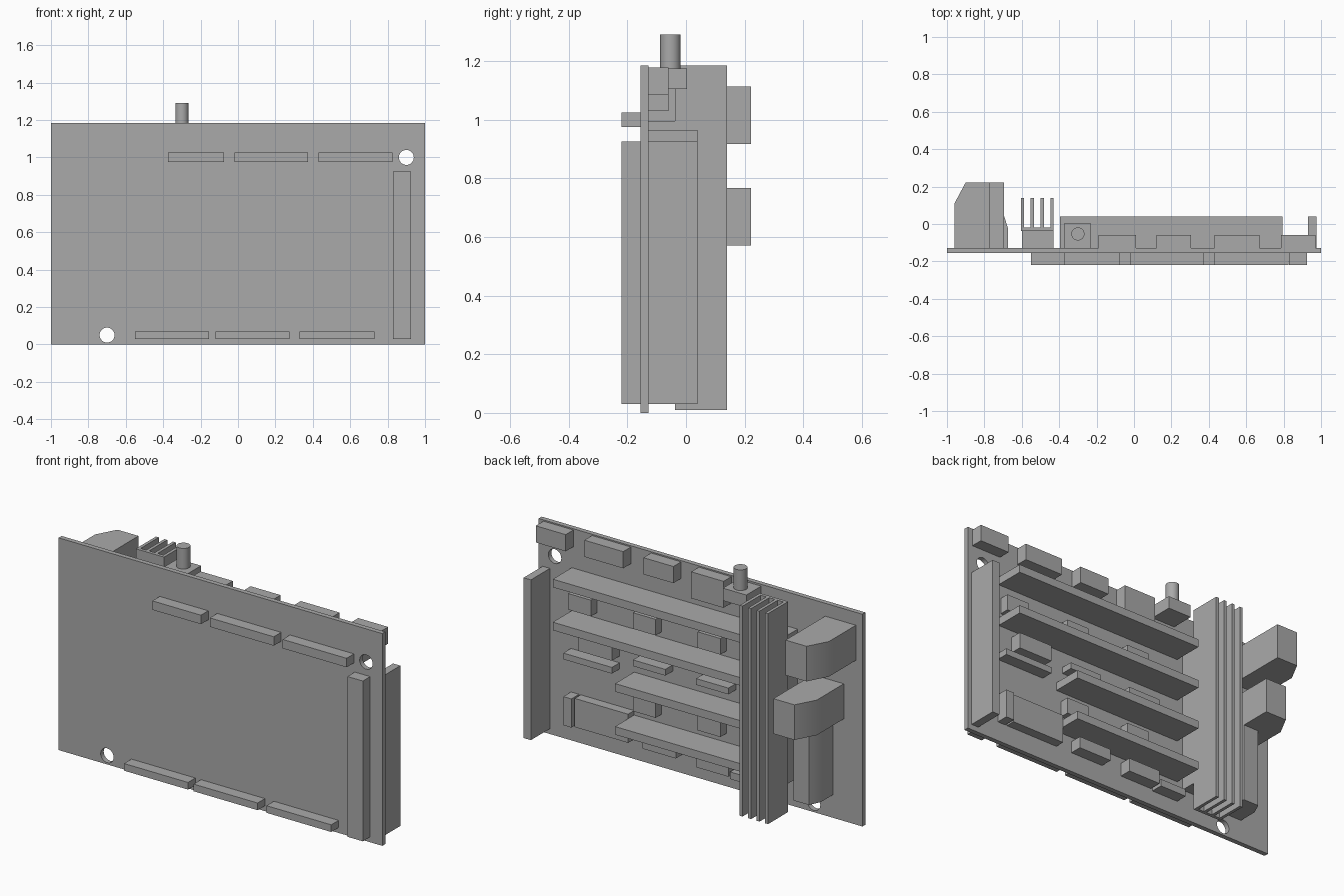
import bpy
import math

if "Cube" in bpy.data.objects:
    bpy.data.objects.remove(bpy.data.objects["Cube"], do_unlink=True)

grey = bpy.data.materials.new("plain_grey")
grey.use_nodes = True
grey.diffuse_color = (0.4, 0.4, 0.4, 1)
grey.node_tree.nodes["Principled BSDF"].inputs["Base Color"].default_value = (0.4, 0.4, 0.4, 1)

FRONT, BACK = -0.155, -0.128   # faces of the circuit board
TIP = -0.22                    # outer face of the front sockets
CHIP = -0.06                   # outer face of ordinary chips


def prism(name, outline, z0, z1, smooth=False):
    """Extrude an (x, y) outline from z0 to z1."""
    n = len(outline)
    verts = [(x, y, z) for z in (z0, z1) for x, y in outline]
    faces = [list(range(n))[::-1], list(range(n, 2 * n))]
    faces += [[i, (i + 1) % n, n + (i + 1) % n, n + i] for i in range(n)]
    mesh = bpy.data.meshes.new(name)
    mesh.from_pydata(verts, [], faces)
    mesh.materials.append(grey)
    obj = bpy.data.objects.new(name, mesh)
    bpy.context.collection.objects.link(obj)
    if smooth:
        smooth_by_angle(obj)
    return obj


def smooth_by_angle(obj):
    bpy.ops.object.select_all(action="DESELECT")
    obj.select_set(True)
    bpy.context.view_layer.objects.active = obj
    bpy.ops.object.shade_smooth_by_angle(angle=math.radians(30))


def box(name, x0, x1, y0, y1, z0, z1):
    return prism(name, [(x0, y0), (x1, y0), (x1, y1), (x0, y1)], z0, z1)


def cylinder(name, radius, depth, location, rotation=(0, 0, 0)):
    bpy.ops.mesh.primitive_cylinder_add(vertices=32, radius=radius, depth=depth,
                                        location=location, rotation=rotation)
    obj = bpy.context.object
    obj.name = name
    obj.data.materials.append(grey)
    return obj


# Circuit board with two mounting holes
board = box("circuit_board", -1, 1, FRONT, BACK, 0, 1.185)
for x, z in ((0.9, 1.0), (-0.7, 0.05)):
    cutter = cylinder("hole_cutter", 0.04, 0.3, (x, -0.14, z), (math.pi / 2, 0, 0))
    cutter.hide_render = True
    bpy.context.view_layer.objects.active = board
    mod = board.modifiers.new("hole", "BOOLEAN")
    mod.operation = "DIFFERENCE"
    mod.object = cutter
    bpy.ops.object.modifier_apply(modifier="hole")
    bpy.data.objects.remove(cutter, do_unlink=True)
smooth_by_angle(board)

# Sockets on the front
for x0, x1 in ((-0.375, -0.075), (-0.02, 0.375), (0.43, 0.825)):
    box("upper_front_socket", x0, x1, TIP, FRONT, 0.975, 1.025)
for x0, x1 in ((-0.55, -0.155), (-0.12, 0.275), (0.33, 0.73)):
    box("lower_front_socket", x0, x1, TIP, FRONT, 0.03, 0.07)
box("tall_front_socket", 0.83, 0.925, TIP, FRONT, 0.03, 0.925)

# Upright side card and the horizontal memory cards
box("side_card", 0.93, 0.975, BACK, 0.04, 0.03, 0.925)
for x1, z in ((0.795, 0.92), (0.795, 0.68), (0.41, 0.44), (0.41, 0.2)):
    box("memory_card", -0.395, x1, BACK, 0.04, z, z + 0.045)

# Heat sink on its processor
box("processor", -0.6, -0.43, BACK, -0.035, 0.165, 0.995)
box("heat_sink_plate", -0.605, -0.43, -0.038, -0.02, 0.01, 1.185)
for i in range(4):
    x = -0.605 + i * 0.0525
    box("heat_sink_fin", x, x + 0.0175, -0.02, 0.14, 0.01, 1.185)

# Two chamfered plugs, stepped sideways, and a smaller upright one
for dx, z in ((0, 0.917), (0.075, 0.57)):
    outline = [(-0.77, BACK), (-0.77, 0.222), (-0.9, 0.222), (-0.96, 0.11), (-0.96, BACK)]
    prism("chamfered_plug", [(x + dx, y) for x, y in outline], z, z + 0.196, smooth=True)
prism("upright_plug", [(-0.675, BACK), (-0.675, -0.02), (-0.695, 0.045), (-0.79, 0.045),
                       (-0.82, -0.02), (-0.82, BACK)], 0.13, 0.57, smooth=True)

# Dial with its shaft
box("dial_body", -0.375, -0.23, BACK, 0.003, 1.105, 1.175)
smooth_by_angle(cylinder("dial_shaft", 0.035, 0.115, (-0.3, -0.053, 1.2325)))

# Row of chips along the top edge
for x0, x1, z in ((0.785, 0.97, 1.085), (0.43, 0.67, 1.085), (0.12, 0.305, 1.085), (-0.19, 0.01, 1.03)):
    box("top_edge_chip", x0, x1, BACK, CHIP, z, 1.178)

# Small chips between the memory cards
for x, z in ((0.64, 0.755), (0.24, 0.755), (-0.16, 0.755), (0.24, 0.295), (-0.16, 0.295)):
    box("small_chip", x, x + 0.14, BACK, -0.075, z, z + 0.09)
for x0, x1, z in ((0.5, 0.8, 0.478), (0.17, 0.37, 0.555), (-0.22, -0.02, 0.555)):
    box("thin_chip", x0, x1, BACK, CHIP, z, z + 0.035)
box("middle_chip", 0.5, 0.71, BACK, CHIP, 0.55, 0.64)

# Chips in the lower corner and under the lowest card
box("corner_block", 0.75, 0.8, BACK, CHIP, 0.11, 0.27)
box("corner_chip", 0.41, 0.74, BACK, -0.075, 0.11, 0.27)
box("lower_chip", 0.105, 0.31, BACK, CHIP, 0.11, 0.175)
box("lower_chip", -0.22, -0.02, BACK, CHIP, 0.095, 0.17)
box("lower_thin_chip", -0.395, -0.23, BACK, CHIP, 0.085, 0.125)

# Point all face normals outward
for obj in bpy.context.scene.objects:
    if obj.type == "MESH" and grey.name in obj.data.materials:
        bpy.ops.object.select_all(action="DESELECT")
        obj.select_set(True)
        bpy.context.view_layer.objects.active = obj
        bpy.ops.object.mode_set(mode="EDIT")
        bpy.ops.mesh.select_all(action="SELECT")
        bpy.ops.mesh.normals_make_consistent(inside=False)
        bpy.ops.object.mode_set(mode="OBJECT")
